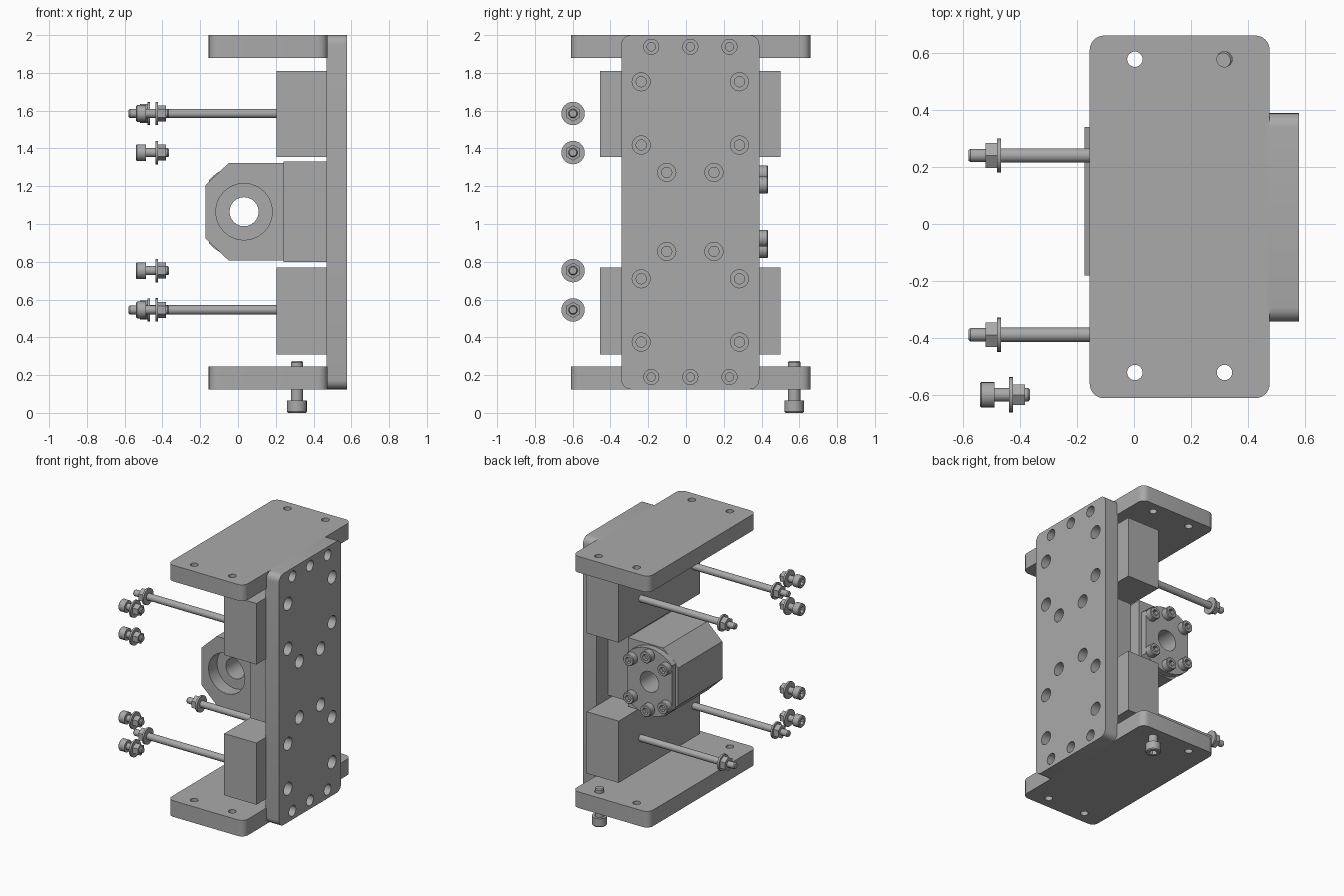
import bpy, bmesh, math
from mathutils import Matrix, Vector

cube = bpy.data.objects.get("Cube")
if cube:
    bpy.data.objects.remove(cube)

steel = bpy.data.materials.new("steel_grey")
steel.use_nodes = True
GREY = (0.4, 0.4, 0.4, 1)
steel.diffuse_color = GREY
steel.node_tree.nodes["Principled BSDF"].inputs["Base Color"].default_value = GREY

MID_Y = 0.023
SEGS = 24
# Each matrix sends local z to the named direction
TURN = {
    "x": Matrix.Rotation(math.pi / 2, 4, "Y"),
    "y": Matrix.Rotation(-math.pi / 2, 4, "X"),
    "z": Matrix.Identity(4),
}


def finish(name, bm):
    bmesh.ops.recalc_face_normals(bm, faces=bm.faces)
    mesh = bpy.data.meshes.new(name)
    bm.to_mesh(mesh)
    bm.free()
    mesh.materials.append(steel)
    obj = bpy.data.objects.new(name, mesh)
    bpy.context.collection.objects.link(obj)
    return obj


def box(name, x, y, z, round_axis=None, radius=0.05):
    """Box from three ranges, with the edges along one axis rounded."""
    bm = bmesh.new()
    bmesh.ops.create_cube(bm, size=1)
    for v in bm.verts:
        v.co = [lo + (c + 0.5) * (hi - lo) for c, (lo, hi) in zip(v.co, (x, y, z))]
    if round_axis is not None:
        edges = [e for e in bm.edges
                 if abs((e.verts[0].co - e.verts[1].co).normalized()[round_axis]) > 0.9]
        bmesh.ops.bevel(bm, geom=edges, offset=radius, segments=6,
                        profile=0.5, affect="EDGES")
    return finish(name, bm)


def prism(name, outline, y0, y1):
    """Extrude an x-z outline along y."""
    bm = bmesh.new()
    face = bm.faces.new([bm.verts.new((px, y0, pz)) for px, pz in outline])
    moved = bmesh.ops.extrude_face_region(bm, geom=[face])["geom"]
    verts = [g for g in moved if isinstance(g, bmesh.types.BMVert)]
    bmesh.ops.translate(bm, vec=(0, y1 - y0, 0), verts=verts)
    return finish(name, bm)


def lathe(name, profile, origin, axis="x", sign=1):
    """Stack rings (distance, radius, is_hex) along an axis and cap both ends."""
    bm = bmesh.new()
    rings = []
    for dist, radius, is_hex in profile:
        ring = []
        for i in range(SEGS):
            a = math.tau * i / SEGS
            r = radius
            if is_hex:
                r *= math.cos(math.pi / 6) / math.cos(a % (math.pi / 3) - math.pi / 6)
            ring.append(bm.verts.new((r * math.cos(a), r * math.sin(a), dist * sign)))
        rings.append(ring)
    for low, high in zip(rings, rings[1:]):
        for i in range(SEGS):
            j = (i + 1) % SEGS
            bm.faces.new((low[i], low[j], high[j], high[i]))
    bm.faces.new(rings[0])
    bm.faces.new(rings[-1])
    bm.transform(Matrix.Translation(Vector(origin)) @ TURN[axis])
    return finish(name, bm)


def rod(name, r, start, end, origin, axis="x", sign=1):
    return lathe(name, [(start, r, False), (end, r, False)], origin, axis, sign)


def nut(name, r, start, end, origin):
    return lathe(name, [(start, r, True), (end, r, True)], origin)


def socket_head(name, r, height, origin, axis, sign):
    """Cap screw head: base at the origin, hex socket at the far end."""
    return lathe(name, [(0, r, False), (height * 0.9, r, False),
                        (height, r * 0.9, False), (height, r * 0.55, True),
                        (height * 0.45, r * 0.55, True)], origin, axis, sign)


def cut(obj, cutters):
    """Subtract cutters, keep the result as plain mesh and drop the helpers."""
    for c in cutters:
        c.hide_render = True
        mod = obj.modifiers.new("cut", "BOOLEAN")
        mod.operation = "DIFFERENCE"
        mod.solver = "EXACT"
        mod.object = c
    bpy.context.view_layer.update()
    graph = bpy.context.evaluated_depsgraph_get()
    mesh = bpy.data.meshes.new_from_object(obj.evaluated_get(graph))
    obj.modifiers.clear()
    obj.data = mesh
    for c in cutters:
        bpy.data.objects.remove(c)


# Upright mounting plate with counterbored holes
plate = box("mounting_plate", (0.468, 0.578), (-0.342, 0.388), (0.125, 2), 0)
rows = [(0.19, (-0.207, 0, 0.207), 0.040, 0.022),
        (0.375, (-0.26, 0.26), 0.048, 0.027),
        (0.71, (-0.26, 0.26), 0.048, 0.027),
        (0.855, (-0.125, 0.125), 0.048, 0.027)]
holes = []
for z, offsets, outer, inner in rows:
    for height in (z, 2.128 - z):
        for dy in offsets:
            holes.append(lathe("hole_cutter", [
                (0.44, inner, False), (0.51, inner, False),
                (0.51, outer, False), (0.6, outer, False)], (0, MID_Y + dy, height)))
cut(plate, holes)

# Top and bottom end plates
for name, z in (("bottom_plate", 0.125), ("top_plate", 1.88)):
    end = box(name, (-0.155, 0.475), (-0.61, 0.66), (z, z + 0.12), 2)
    cut(end, [rod("hole_cutter", 0.027, -0.1, 0.2, (x, y, z), "z")
              for x in (0.003, 0.317) for y in (-0.52, 0.577)])

# Spacer blocks with long threaded rods
for name, z0, z1, rod_z in (("lower", 0.31, 0.77, 0.545), ("upper", 1.355, 1.81, 1.585)):
    box(name + "_block", (0.205, 0.47), (-0.455, 0.5), (z0, z1))
    for y in (-0.388, 0.24):
        at = (0, y, rod_z)
        rod(name + "_rod", 0.025, -0.5, 0.22, at)
        lathe(name + "_rod_tip", [(-0.58, 0.018, False), (-0.573, 0.023, False),
                                  (-0.5, 0.023, False)], at)
        nut(name + "_rod_nut", 0.05, -0.52, -0.475, at)
        rod(name + "_rod_washer", 0.06, -0.48, -0.466, at)

# Loose bolt sets beside the rods
for z in (0.545, 0.753, 1.378, 1.585):
    at = (0, -0.598, z)
    socket_head("bolt_head", 0.044, 0.052, (-0.488, -0.598, z), "x", -1)
    lathe("bolt_shank", [(-0.49, 0.024, False), (-0.372, 0.024, False),
                         (-0.365, 0.019, False)], at)
    rod("bolt_washer", 0.062, -0.438, -0.424, at)
    nut("bolt_nut", 0.042, -0.424, -0.382, at)

# Bearing housing with clipped corners and a stepped bore
CX, CZ = 0.032, 1.065
box("housing_base", (0.24, 0.47), (-0.2, 0.25), (0.798, 1.332))
housing = prism("bearing_housing", [
    (0.24, 0.807), (-0.05, 0.807), (-0.173, 0.925),
    (-0.173, 1.205), (-0.05, 1.322), (0.24, 1.322)], -0.18, 0.34)
cut(housing, [lathe("bore_cutter", [
    (-0.3, 0.15, False), (-0.08, 0.15, False),
    (-0.08, 0.077, False), (0.5, 0.077, False)], (CX, 0, CZ), "y")])

# Round flange with two flats, held by six cap screws
flat = 0.185
start = math.acos(flat / 0.25)
arc = [start + (math.pi - 2 * start) * i / 14 for i in range(15)]
angles = arc + [a + math.pi for a in arc]
flange = prism("flange", [(CX + 0.25 * math.cos(a), CZ + 0.25 * math.sin(a))
                          for a in angles], 0.335, 0.385)
cut(flange, [rod("bore_cutter", 0.077, 0.2, 0.5, (CX, 0, CZ), "y")])
for degrees in (45, 90, 135, 225, 270, 315):
    a = math.radians(degrees)
    socket_head("flange_screw", 0.044, 0.052,
                (CX + 0.2 * math.cos(a), 0.383, CZ + 0.2 * math.sin(a)), "y", 1)

# Adjusting screw under the bottom plate
socket_head("adjusting_screw_head", 0.052, 0.065, (0.312, 0.573, 0.065), "z", -1)
lathe("adjusting_screw_shank", [(0.06, 0.032, False), (0.268, 0.032, False),
                                (0.275, 0.026, False)], (0.312, 0.573, 0), "z")

# Smooth the round parts, keep the machined edges sharp
bpy.ops.object.select_all(action="DESELECT")
for obj in bpy.context.collection.objects:
    if obj.type == "MESH" and steel.name in obj.data.materials:
        obj.select_set(True)
        bpy.context.view_layer.objects.active = obj
bpy.ops.object.shade_smooth_by_angle(angle=math.radians(30))
